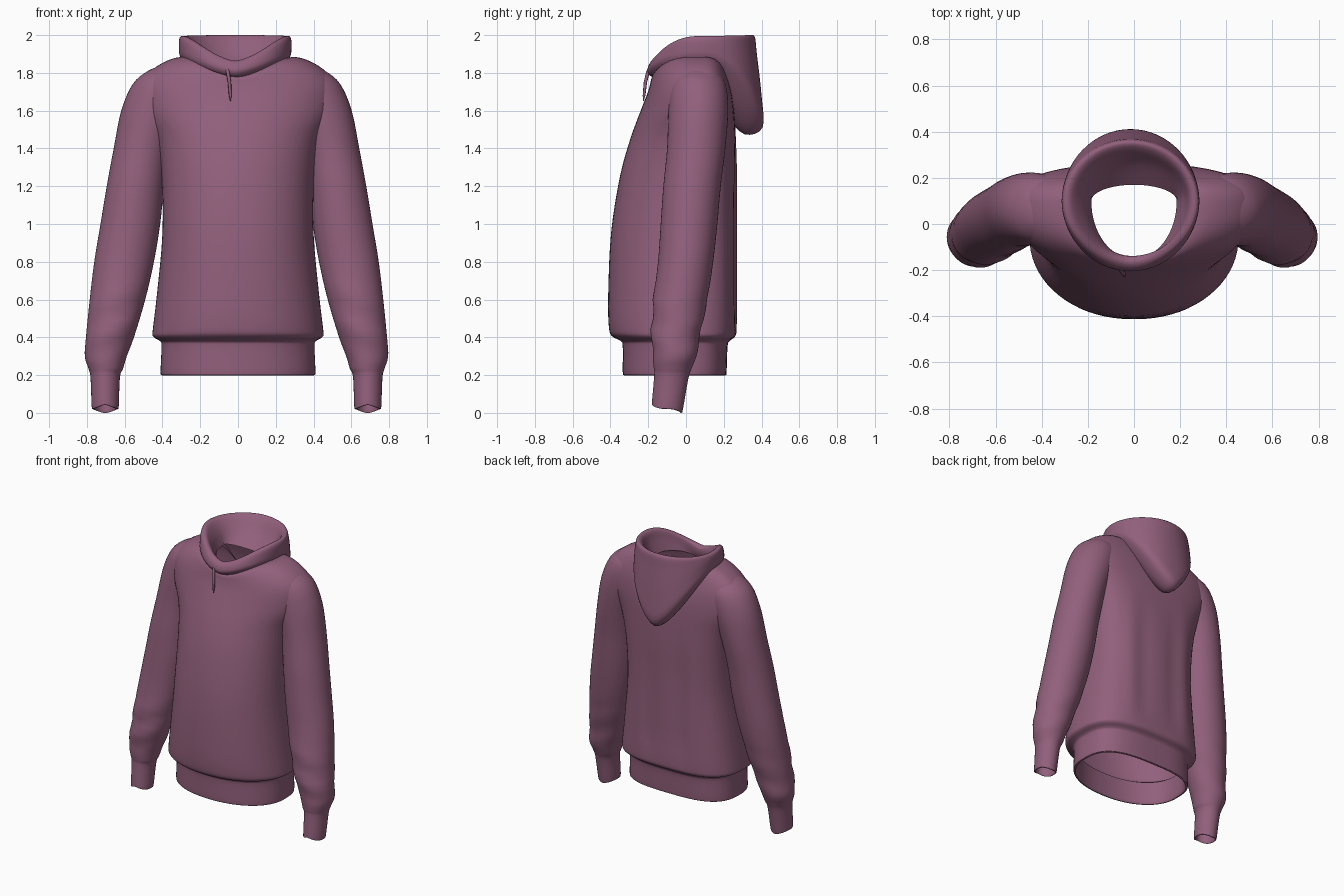
import bpy, math
from mathutils import Vector

if "Cube" in bpy.data.objects:
    bpy.data.objects.remove(bpy.data.objects["Cube"])

fabric = bpy.data.materials.new("plum_fabric")
fabric.diffuse_color = (0.285, 0.117, 0.2, 1)
fabric.use_nodes = True
fabric.node_tree.nodes["Principled BSDF"].inputs["Base Color"].default_value = fabric.diffuse_color


def spline(rows, steps):
    """Catmull-Rom through the given rows of ring settings."""
    out = []
    for i in range(len(rows) - 1):
        a, b, c, d = (rows[max(0, min(len(rows) - 1, i + k))] for k in (-1, 0, 1, 2))
        for s in range(steps):
            t = s / steps
            out.append([q + 0.5 * t * (r - p + t * (2*p - 5*q + 4*r - w + t * (3*(q - r) + w - p)))
                        for p, q, r, w in zip(a, b, c, d)])
    return out + [list(rows[-1])]


def ring(row, centre_y, nf, nb, segs):
    """Closed loop: centre x, half width, side z, front y, front z, back y, back z."""
    cx, hw, sz, fy, fz, by, bz = row
    yc = centre_y(sz) if centre_y else (fy + by) / 2
    pts = []
    for k in range(segs):
        a = 2 * math.pi * k / segs
        s, c = math.sin(a), math.cos(a)
        n, ey, ez, p = (nf, fy, fz, 1.35) if c > 0 else (nb, by, bz, 1)
        x = math.copysign(abs(s) ** (2 / n), s)
        y = abs(c) ** (2 / n)
        pts.append((cx + hw * x, yc + (ey - yc) * y, sz + (ez - sz) * max(0, 1 - abs(s) ** 1.5) ** p))
    return pts


def finish(name, verts, faces):
    me = bpy.data.meshes.new(name)
    me.from_pydata(verts, [], faces)
    me.materials.append(fabric)
    ob = bpy.data.objects.new(name, me)
    bpy.context.collection.objects.link(ob)
    bpy.context.view_layer.objects.active = ob
    bpy.ops.object.select_all(action='DESELECT')
    ob.select_set(True)
    bpy.ops.object.shade_smooth_by_angle(angle=math.radians(50))
    return ob


def loft(name, rows, centre_y=None, nf=2, nb=2, segs=48, steps=4, cap=False, fold=None):
    verts, faces = [], []
    rings = [ring(r, centre_y, nf, nb, segs) for r in spline(rows, steps)]
    for pts in rings:
        verts += [fold(*p) if fold else p for p in pts]
    for j in range(len(rings) - 1):
        for k in range(segs):
            k2 = (k + 1) % segs
            a, b = j * segs, (j + 1) * segs
            faces.append((a + k, a + k2, b + k2, b + k))
    if cap:
        faces.append(tuple(range((len(rings) - 1) * segs, len(rings) * segs)))
    return finish(name, verts, faces)


# Torso: inner hem, waistband, blouson body, shoulders, neck hole
def flat(hw, z, fy, by):
    return (0, hw, z, fy, z, by, z)


def body_fold(x, y, z):
    # soft vertical folds on the back
    w = max(0, min(1, (1.5 - z) / 0.4)) * max(0, min(1, (z - 0.42) / 0.2))
    w *= max(0, min(1, (0.33 - abs(x)) / 0.1))
    return (x, y + (0.008 * w * (math.cos(x * 26) - 1) if y > 0.15 else 0), z)


def body_centre(z):
    # widest line moves back from the hem to the shoulders
    t = max(0, min(1, (z - 0.9) / 0.8))
    return -0.05 + 0.12 * t * t * (3 - 2 * t)


loft("torso", [
    flat(.385, .36, -.31, .19), flat(.39, .215, -.315, .195),
    flat(.405, .2, -.33, .21), flat(.41, .22, -.335, .215),
    flat(.405, .35, -.335, .22), flat(.412, .38, -.345, .23),
    flat(.45, .405, -.39, .26), flat(.45, .45, -.408, .268),
    flat(.43, .62, -.412, .27), flat(.4, .95, -.397, .27),
    flat(.405, 1.25, -.35, .27), flat(.44, 1.45, -.295, .264),
    (0, .51, 1.6, -.24, 1.6, .255, 1.6),
    (0, .515, 1.74, -.205, 1.69, .24, 1.7),
    (0, .43, 1.835, -.19, 1.74, .22, 1.77),
    (0, .3, 1.885, -.18, 1.775, .2, 1.82),
    (0, .19, 1.85, -.15, 1.785, .17, 1.82),
], centre_y=body_centre, nf=2.15, nb=3, segs=72, fold=body_fold)


# Sleeves with cuffs, listed from inside the cuff up to the shoulder
def arm(x, y, z, rx, ry, tilt=0):
    return (x, rx, z, y - ry, z + tilt, y + ry, z - tilt)


def sleeve_fold(x, y, z):
    # slouch creases above the cuff
    w = max(0, 1 - abs(z - 0.48) / 0.25) * (1 if y < 0 else 0.5)
    return (x, y + 0.01 * w * math.sin(z * 36 + x * 12), z)


sleeves = loft("sleeves", [
    arm(.695, -.08, .16, .058, .07, .01), arm(.695, -.098, .035, .06, .07, .02),
    arm(.695, -.1, .024, .068, .078, .022), arm(.695, -.098, .04, .072, .082, .02),
    arm(.695, -.078, .19, .078, .09, .01), arm(.692, -.07, .235, .092, .1),
    arm(.692, -.06, .3, .111, .115), arm(.67, -.055, .4, .127, .127),
    arm(.63, -.03, .6, .147, .143), arm(.595, -.002, .8, .158, .146),
    arm(.562, .016, 1., .158, .15), arm(.535, .032, 1.2, .152, .152),
    arm(.5, .054, 1.4, .15, .154), arm(.445, .065, 1.6, .165, .158),
    arm(.395, .065, 1.74, .155, .145), arm(.37, .06, 1.81, .1, .1),
    arm(.34, .05, 1.84, .05, .05),
], cap=True, fold=sleeve_fold)
mirror = sleeves.modifiers.new("mirror", 'MIRROR')
mirror.use_axis = (True, False, False)
sleeves.location.x = -.008

# Hood hanging on the back: pouch, rolled rim, lining down to the neck
loft("hood", [
    (0, .22, 1.82, -.165, 1.775, .22, 1.56),
    (-.015, .27, 1.85, -.19, 1.785, .31, 1.475),
    (-.015, .293, 1.89, -.205, 1.81, .405, 1.51),
    (-.015, .298, 1.93, -.195, 1.845, .4, 1.68),
    (-.015, .297, 1.975, -.175, 1.862, .375, 1.9),
    (-.015, .285, 1.995, -.155, 1.862, .362, 1.995),
    (-.013, .255, 1.985, -.14, 1.845, .325, 1.985),
    (0, .22, 1.92, -.14, 1.81, .26, 1.9),
    (0, .185, 1.84, -.15, 1.78, .17, 1.82),
], centre_y=lambda z: .1, nf=2, nb=2, segs=64)


# Drawstring hanging from the neck
def strand(name, path, r):
    verts, faces, n = [], [], 8
    for p, s in path:
        for k in range(n):
            a = 2 * math.pi * k / n
            verts.append(Vector(p) + Vector((math.sin(a), -math.cos(a), 0)) * r * s)
    for j in range(len(path) - 1):
        for k in range(n):
            faces.append((j*n + k, j*n + (k + 1) % n, (j + 1)*n + (k + 1) % n, (j + 1)*n + k))
    return finish(name, verts, faces)


strand("drawstring", [((-.04, -.226, 1.65), .2), ((-.041, -.222, 1.68), .8),
                      ((-.045, -.215, 1.75), 1), ((-.055, -.2, 1.81), 1.1),
                      ((-.06, -.185, 1.84), .8)], .009)
